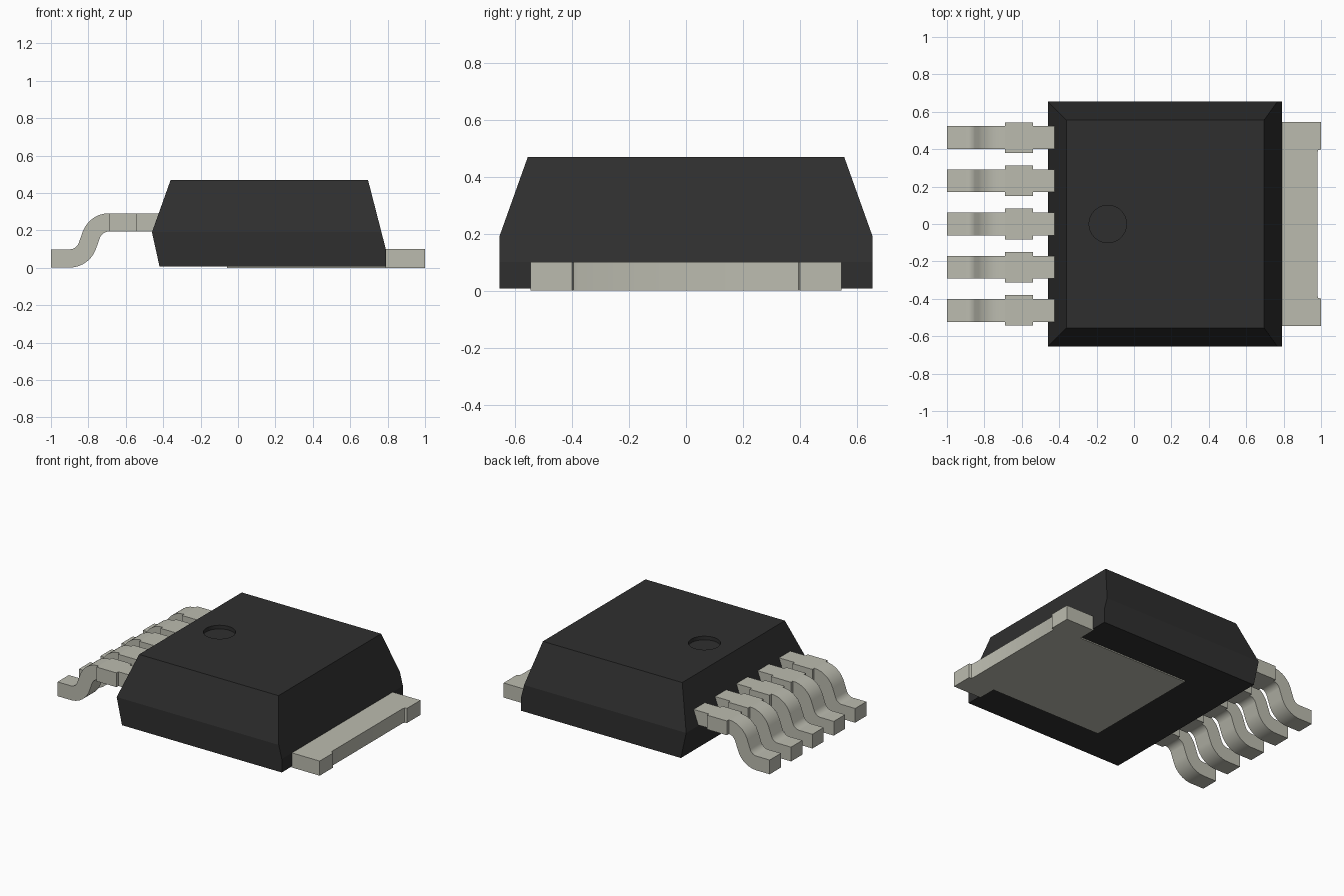
import bpy, bmesh
from math import radians, sin, cos
from mathutils import Vector

if "Cube" in bpy.data.objects:
    bpy.data.objects.remove(bpy.data.objects["Cube"])


def make_material(name, color):
    mat = bpy.data.materials.new(name)
    mat.use_nodes = True
    mat.diffuse_color = (*color, 1)
    mat.node_tree.nodes["Principled BSDF"].inputs["Base Color"].default_value = (*color, 1)
    return mat


black = make_material("black_plastic", (0.028, 0.028, 0.028))
metal = make_material("tinned_metal", (0.5, 0.5, 0.43))


def prism(bm, outline, offset):
    """Extrude a closed outline of 3D points along offset."""
    face = bm.faces.new([bm.verts.new(p) for p in outline])
    out = bmesh.ops.extrude_face_region(bm, geom=[face], use_keep_orig=True)
    verts = [g for g in out["geom"] if isinstance(g, bmesh.types.BMVert)]
    bmesh.ops.translate(bm, verts=verts, vec=offset)


def finish(bm, name, mat, angle):
    bmesh.ops.recalc_face_normals(bm, faces=bm.faces)
    mesh = bpy.data.meshes.new(name)
    bm.to_mesh(mesh)
    bm.free()
    mesh.materials.append(mat)
    obj = bpy.data.objects.new(name, mesh)
    bpy.context.collection.objects.link(obj)
    shade(obj, angle)
    return obj


def shade(obj, angle):
    bpy.ops.object.select_all(action="DESELECT")
    bpy.context.view_layer.objects.active = obj
    obj.select_set(True)
    bpy.ops.object.shade_smooth_by_angle(angle=radians(angle))


# Moulded body: stacked rectangular rings (height, left end, right end, half depth)
rings = [(0.008, -0.42, 0.79, 0.655), (0.1, -0.44, 0.79, 0.655),
         (0.19, -0.46, 0.767, 0.655), (0.47, -0.36, 0.695, 0.555)]
bm = bmesh.new()
loops = [[bm.verts.new(p) for p in ((a, -d, z), (b, -d, z), (b, d, z), (a, d, z))]
         for z, a, b, d in rings]
for low, high in zip(loops, loops[1:]):
    for i in range(4):
        j = (i + 1) % 4
        bm.faces.new((low[i], low[j], high[j], high[i]))
bm.faces.new(loops[0])
bm.faces.new(loops[-1])
body = finish(bm, "body", black, 10)

# Round pin-one dimple cut into the top
bpy.ops.mesh.primitive_cylinder_add(vertices=48, radius=0.1, depth=0.1,
                                    location=(-0.14, 0, 0.495))
cutter = bpy.context.object
cutter.name = "dimple_cutter"
cutter.hide_render = True
cutter.data.materials.append(black)
cut = body.modifiers.new("dimple", "BOOLEAN")
cut.operation = "DIFFERENCE"
cut.object = cutter
bpy.context.view_layer.objects.active = body
bpy.ops.object.modifier_move_to_index(modifier=cut.name, index=0)
bpy.ops.object.modifier_apply(modifier=cut.name)
bpy.data.objects.remove(cutter)

# Heat tab with recessed outer edge, continuing as the pad under the body
half = [(-0.06, 0.42), (0.785, 0.42), (0.785, 0.545), (1, 0.545),
        (1, 0.4), (0.985, 0.395), (0.98, 0.38)]
outline = half + [(x, -y) for x, y in reversed(half)]
bm = bmesh.new()
prism(bm, [(x, y, 0) for x, y in outline], Vector((0, 0, 0.1)))
finish(bm, "heat_tab", metal, 30)

# Side profile of a lead's S-bend: two arcs of a centre line, offset both ways
TOP, BASE, THICK, RADIUS, BEND, STEPS = 0.2425, 0.05, 0.0975, 0.1, radians(70), 10
BEND_X, FOOT_X = -0.69, -0.9
path = []
for i in range(STEPS + 1):
    t = BEND * i / STEPS
    path.append((BEND_X - RADIUS * sin(t), TOP - RADIUS * (1 - cos(t)), t))
for i in range(STEPS, -1, -1):
    t = BEND * i / STEPS
    path.append((FOOT_X + RADIUS * sin(t), BASE + RADIUS * (1 - cos(t)), t))
path.append((-1, BASE, 0))


def offset_side(d):
    return [(x - d * sin(t), max(0, z + d * cos(t))) for x, z, t in path]


bend = offset_side(THICK / 2) + offset_side(-THICK / 2)[::-1]


def straight(x0, x1):
    low, high = TOP - THICK / 2, TOP + THICK / 2
    return [(x0, low), (x1, low), (x1, high), (x0, high)]


# Five leads: bent foot, wide shoulder and neck entering the body
sections = [(bend, 0.061), (straight(BEND_X, -0.54), 0.082), (straight(-0.54, -0.4), 0.061)]
for n in range(5):
    y = (n - 2) * 0.231
    bm = bmesh.new()
    for shape, w in sections:
        prism(bm, [(x, y - w, z) for x, z in shape], Vector((0, 2 * w, 0)))
    finish(bm, f"lead_{n + 1}", metal, 30)
